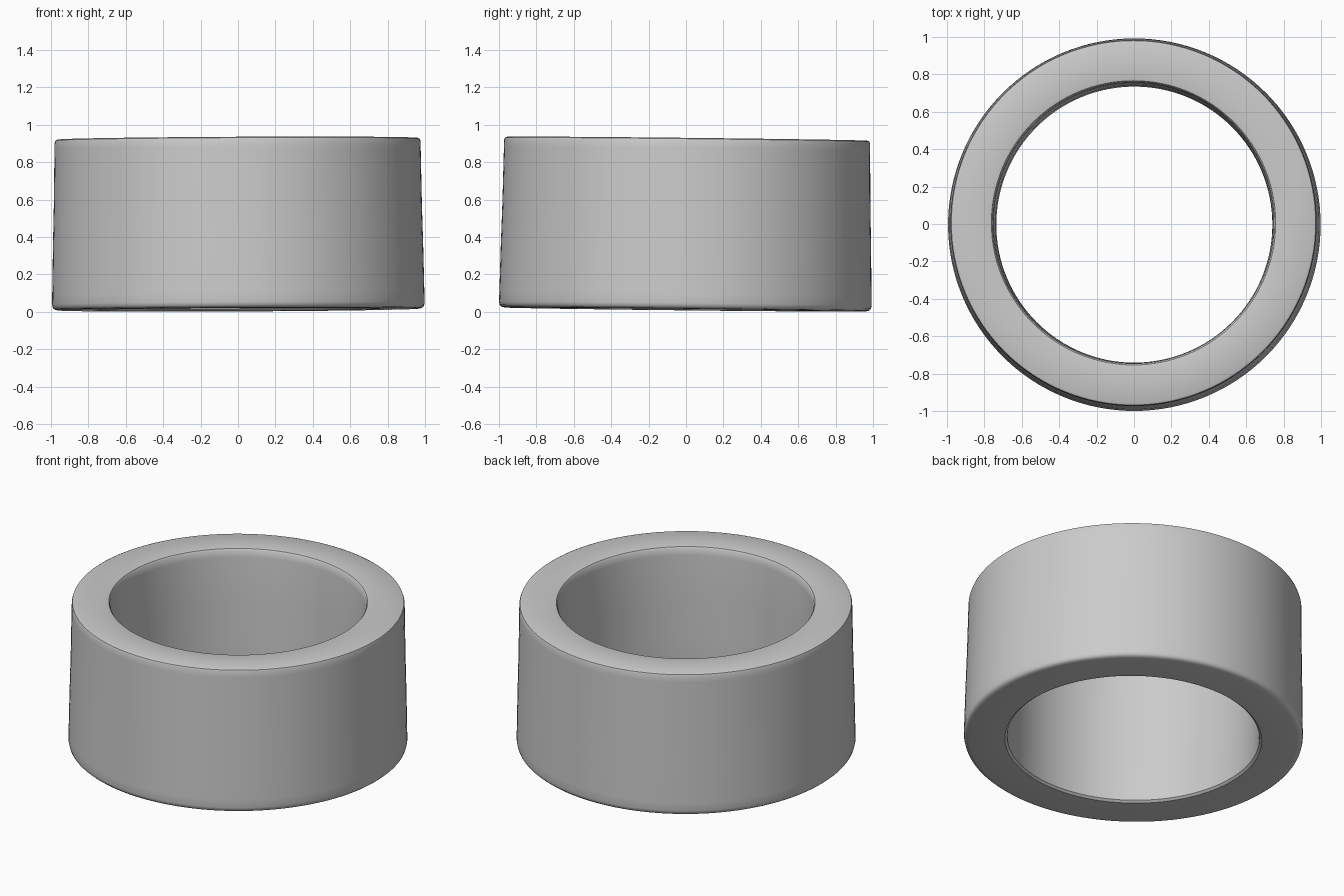
import bpy, bmesh, math

if "Cube" in bpy.data.objects:
    bpy.data.objects.remove(bpy.data.objects["Cube"])

SEGMENTS = 128

# Closed ring cross-section (radius, height): tapered outer wall, rounded rims
profile = [
    (0.755, 0.0), (0.965, 0.0), (0.982, 0.004), (0.992, 0.013), (0.996, 0.03),
    (0.995, 0.08), (0.990, 0.33), (0.984, 0.56), (0.979, 0.86), (0.978, 0.897),
    (0.974, 0.908), (0.963, 0.913),
    (0.772, 0.913), (0.760, 0.910), (0.753, 0.900), (0.749, 0.86),
    (0.745, 0.56), (0.741, 0.33), (0.738, 0.05), (0.741, 0.012),
]


def revolve(name, points, segments):
    bm = bmesh.new()
    rings = []
    for i in range(segments):
        a = 2 * math.pi * i / segments
        rings.append([bm.verts.new((r * math.cos(a), r * math.sin(a), z)) for r, z in points])
    n = len(points)
    for i in range(segments):
        p, q = rings[i], rings[(i + 1) % segments]
        for j in range(n):
            k = (j + 1) % n
            bm.faces.new((p[j], q[j], q[k], p[k]))
    bmesh.ops.recalc_face_normals(bm, faces=bm.faces)
    mesh = bpy.data.meshes.new(name)
    bm.to_mesh(mesh)
    bm.free()
    obj = bpy.data.objects.new(name, mesh)
    bpy.context.collection.objects.link(obj)
    return obj


# Ring body, resting with a very slight lean
ring = revolve("ring_body", profile, SEGMENTS)
ring.rotation_euler = (-0.011, -0.005, 0)
ring.location = (0.002, -0.004, 0.0125)

bpy.context.view_layer.objects.active = ring
ring.select_set(True)
bpy.ops.object.shade_smooth_by_angle(angle=math.radians(35))
